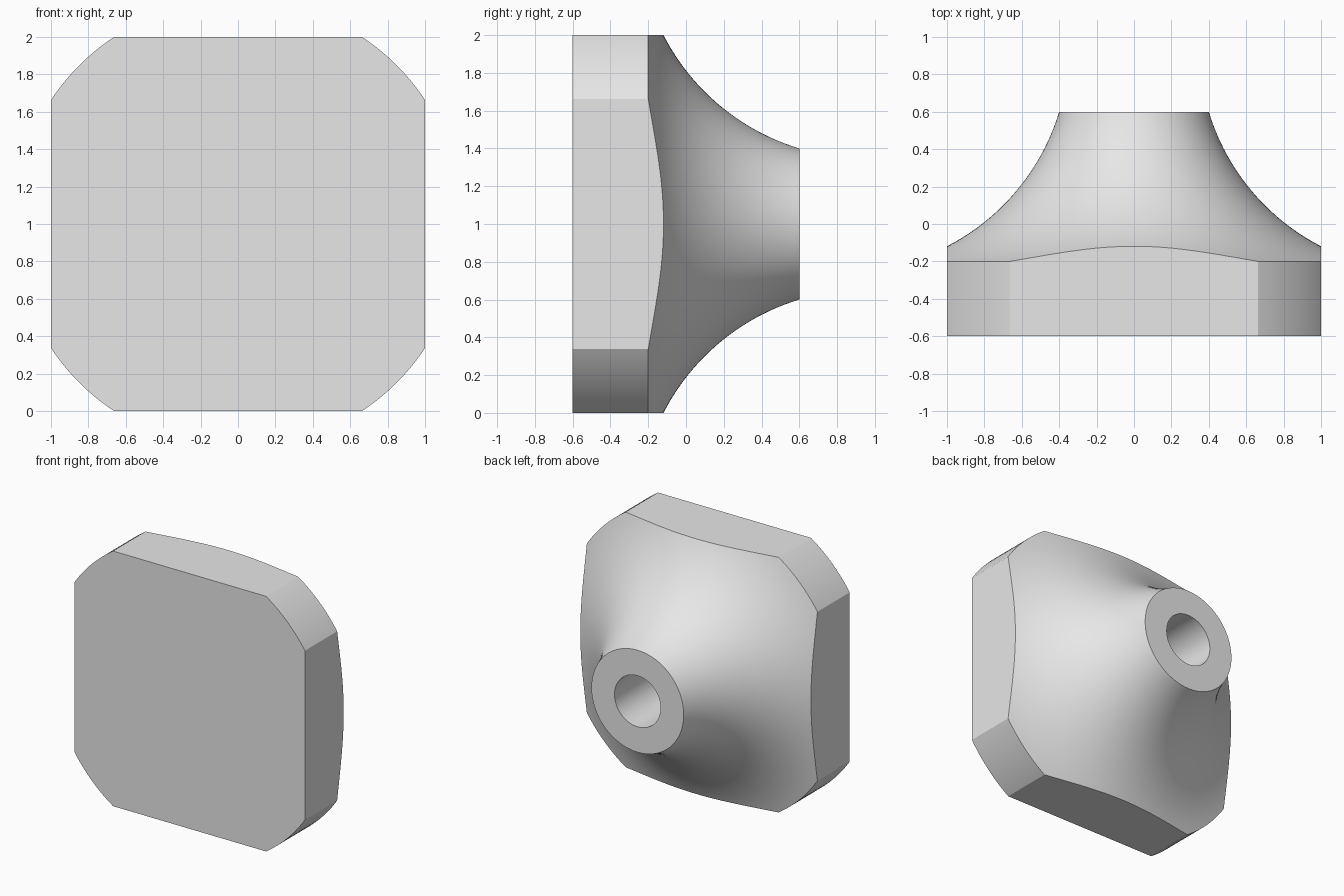
import bpy, bmesh, math
from mathutils import Vector

cube = bpy.data.objects.get("Cube")
if cube:
    bpy.data.objects.remove(cube, do_unlink=True)

SEGMENTS = 144
ARC_STEPS = 28
FRONT, FLANGE, BACK = -0.6, -0.2, 0.6
HOLE_R, NECK_R, RIM_R = 0.2, 0.4, 1.2


def concave_arc(start, end, radius, steps):
    """Arc from start to end, bulging towards the axis."""
    a, b = Vector(start), Vector(end)
    chord = b - a
    rise = math.sqrt(radius ** 2 - (chord.length / 2) ** 2)
    centre = (a + b) / 2 + Vector((-chord.y, chord.x)).normalized() * rise
    t0 = math.atan2(a.y - centre.y, a.x - centre.x)
    t1 = math.atan2(b.y - centre.y, b.x - centre.x)
    sweep = (t1 - t0 + math.pi) % math.tau - math.pi
    return [(centre.x + radius * math.cos(t0 + sweep * i / steps),
             centre.y + radius * math.sin(t0 + sweep * i / steps))
            for i in range(steps + 1)]


# Half profile as (radius, y): blind hole, flared neck, flange, front face
profile = [(0, FLANGE), (HOLE_R, FLANGE), (HOLE_R, BACK)]
profile += concave_arc((NECK_R, BACK), (RIM_R, FLANGE), 1.2, ARC_STEPS)
profile += [(RIM_R, FRONT), (0, FRONT)]

# Turn the profile around the y axis
bm = bmesh.new()
verts = [bm.verts.new((r, y, 0)) for r, y in profile]
edges = [bm.edges.new(pair) for pair in zip(verts, verts[1:])]
bmesh.ops.spin(bm, geom=verts + edges, cent=(0, 0, 0), axis=(0, 1, 0),
               angle=math.tau, steps=SEGMENTS, use_merge=True)
bmesh.ops.remove_doubles(bm, verts=bm.verts[:], dist=1e-5)

# Trim the four sides flat and cap each cut
for side in ((1, 0, 0), (-1, 0, 0), (0, 0, 1), (0, 0, -1)):
    cut = bmesh.ops.bisect_plane(
        bm, geom=bm.verts[:] + bm.edges[:] + bm.faces[:], dist=1e-5,
        plane_co=side, plane_no=side, clear_outer=True)
    rim = [e for e in cut["geom_cut"] if isinstance(e, bmesh.types.BMEdge)]
    bmesh.ops.contextual_create(bm, geom=rim)

bmesh.ops.recalc_face_normals(bm, faces=bm.faces[:])
bmesh.ops.translate(bm, verts=bm.verts[:], vec=(0, 0, 1))
for face in bm.faces:
    face.smooth = True

mesh = bpy.data.meshes.new("flared_knob")
bm.to_mesh(mesh)
bm.free()
mesh.set_sharp_from_angle(angle=math.radians(30))

# Plain grey material
grey = bpy.data.materials.new("light_grey")
grey.use_nodes = True
colour = (0.8, 0.8, 0.8, 1)
grey.diffuse_color = colour
grey.node_tree.nodes["Principled BSDF"].inputs["Base Color"].default_value = colour
mesh.materials.append(grey)

knob = bpy.data.objects.new("flared_knob", mesh)
bpy.context.collection.objects.link(knob)
